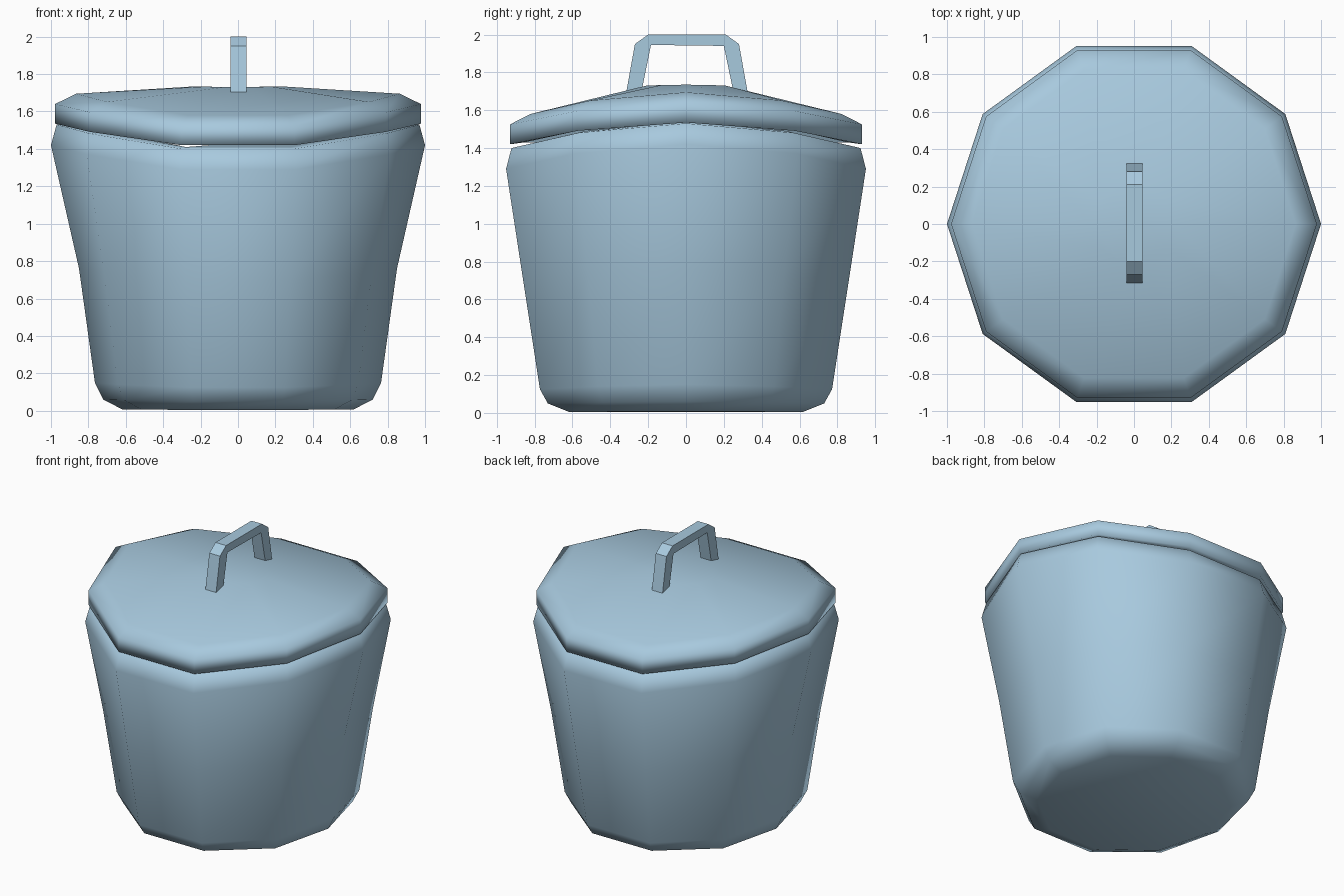
import bpy, bmesh, math

SIDES = 10

cube = bpy.data.objects.get("Cube")
if cube:
    bpy.data.objects.remove(cube, do_unlink=True)

steel = bpy.data.materials.new("pale_steel_blue")
steel.use_nodes = True
colour = (0.39, 0.585, 0.73, 1)
steel.diffuse_color = colour
steel.node_tree.nodes["Principled BSDF"].inputs["Base Color"].default_value = colour


def finish(name, bm, smooth):
    bmesh.ops.recalc_face_normals(bm, faces=bm.faces)
    for f in bm.faces:
        f.smooth = smooth
    mesh = bpy.data.meshes.new(name)
    bm.to_mesh(mesh)
    bm.free()
    mesh.materials.append(steel)
    obj = bpy.data.objects.new(name, mesh)
    bpy.context.collection.objects.link(obj)
    return obj


def loft(name, rings, smooth=True):
    """Each ring: radius at front, radius at sides, height at front, height at sides."""
    bm = bmesh.new()
    loops = []
    low = math.cos(math.radians(72)) ** 2
    for r_front, r_side, z_front, z_side in rings:
        loop = []
        for i in range(SIDES):
            a = math.tau * i / SIDES
            t = (math.cos(a) ** 2 - low) / (1 - low)
            r = r_front + (r_side - r_front) * t * t
            z = z_front + (z_side - z_front) * t
            loop.append(bm.verts.new((r * math.cos(a), r * math.sin(a), z)))
        loops.append(loop)
    for a, b in zip(loops, loops[1:]):
        for i in range(SIDES):
            j = (i + 1) % SIDES
            bm.faces.new((a[i], a[j], b[j], b[i]))
    # Close both ends
    bm.faces.new(loops[0])
    bm.faces.new(loops[-1])
    return finish(name, bm, smooth)


# Tapered pot with a rim that dips towards front and back
loft("pot_body", [
    (0.647, 0.62, 0.004, 0.008),
    (0.768, 0.72, 0.05, 0.06),
    (0.812, 0.765, 0.125, 0.15),
    (0.905, 0.85, 0.70, 0.76),
    (1.0, 1.0, 1.29, 1.42),
    (0.97, 0.97, 1.40, 1.53),
    (0.90, 0.90, 1.41, 1.54),
])

# Overhanging lid
loft("lid", [
    (0.90, 0.90, 1.43, 1.55),
    (0.978, 0.978, 1.42, 1.535),
    (0.978, 0.978, 1.525, 1.64),
    (0.865, 0.865, 1.58, 1.695),
    (0.22, 0.22, 1.73, 1.735),
])

# Bent strap handle: outer outline, then inner outline
outline = [(-0.315, 1.70), (-0.27, 1.95), (-0.20, 2.0), (0.21, 2.0),
           (0.28, 1.95), (0.325, 1.70), (0.25, 1.70), (0.20, 1.94),
           (-0.185, 1.945), (-0.235, 1.70)]
bm = bmesh.new()
face = bm.faces.new([bm.verts.new((-0.04, y, z)) for y, z in outline])
side = bmesh.ops.extrude_face_region(bm, geom=[face])
moved = [v for v in side["geom"] if isinstance(v, bmesh.types.BMVert)]
bmesh.ops.translate(bm, verts=moved, vec=(0.085, 0, 0))
finish("lid_handle", bm, False)
